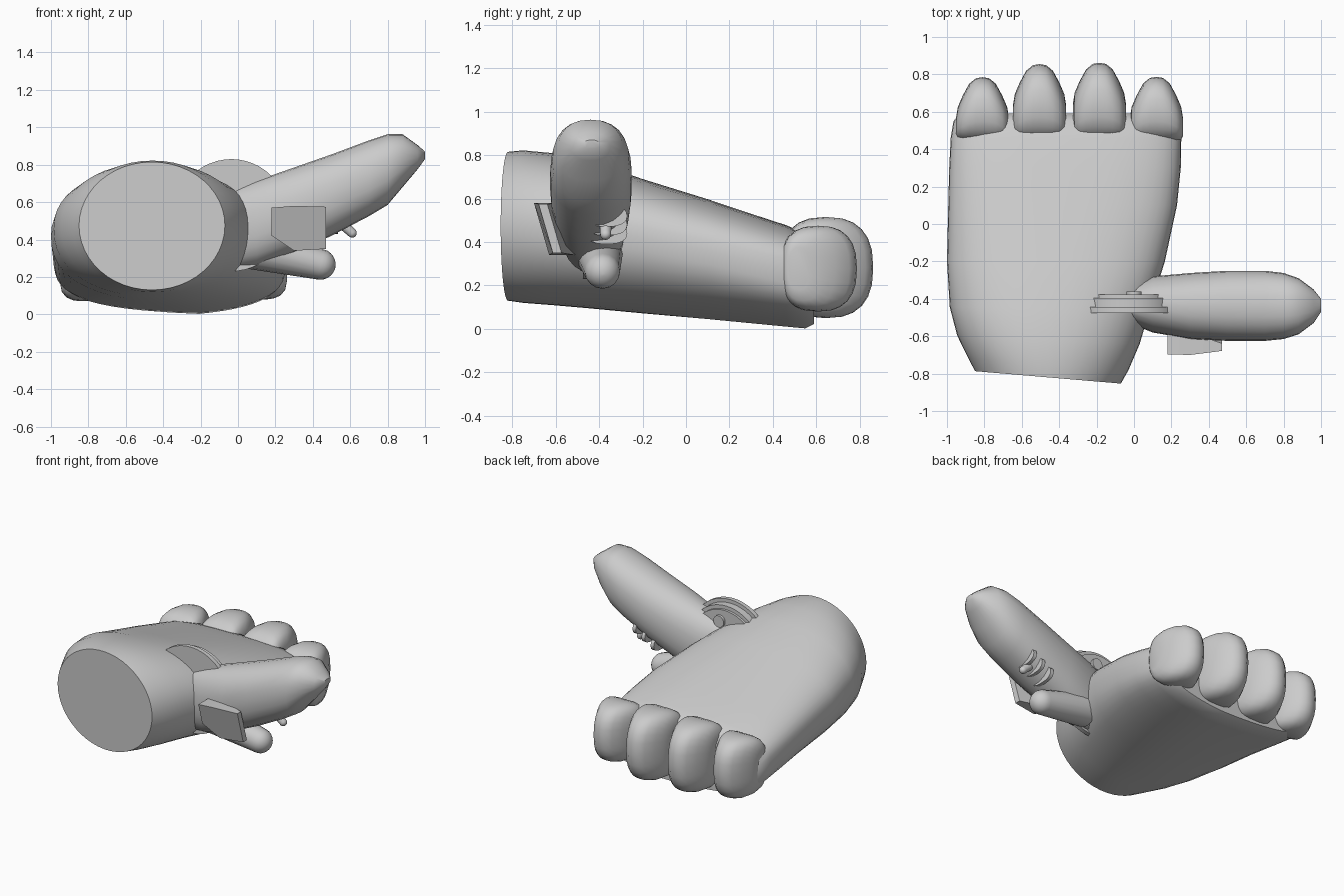
import bpy, bmesh, math
from mathutils import Vector

if "Cube" in bpy.data.objects:
    bpy.data.objects.remove(bpy.data.objects["Cube"])


def spow(v, p):
    return math.copysign(abs(v) ** p, v)


def finish(name, bm, angle=35):
    bmesh.ops.recalc_face_normals(bm, faces=bm.faces)
    me = bpy.data.meshes.new(name)
    bm.to_mesh(me)
    bm.free()
    ob = bpy.data.objects.new(name, me)
    bpy.context.collection.objects.link(ob)
    bpy.ops.object.select_all(action='DESELECT')
    ob.select_set(True)
    bpy.context.view_layer.objects.active = ob
    bpy.ops.object.shade_smooth_by_angle(angle=math.radians(angle))
    return ob


def loft(name, rings, angle=35):
    bm = bmesh.new()
    loops = [[bm.verts.new(p) for p in r] for r in rings]
    n = len(loops[0])
    for a, b in zip(loops, loops[1:]):
        for i in range(n):
            j = (i + 1) % n
            bm.faces.new((a[i], a[j], b[j], b[i]))
    bm.faces.new(loops[0])
    bm.faces.new(loops[-1])
    return finish(name, bm, angle)


def side_ring(x, y0, y1, z0, z1, e=2.4, n=24):
    """Rounded ring lying in the plane of constant x."""
    ring = []
    for i in range(n):
        a = 2 * math.pi * i / n
        ring.append((x, (y0 + y1) / 2 + (y1 - y0) / 2 * spow(math.cos(a), 2 / e),
                     (z0 + z1) / 2 + (z1 - z0) / 2 * spow(math.sin(a), 2 / e)))
    return ring


# Palm: y, left, right, bottom, top, widest height, squareness, apex x shift
palm = [
    (-0.82, -0.85, -0.07, 0.13, 0.815, 0.475, 2.0, 0.0),
    (-0.75, -0.885, -0.03, 0.12, 0.822, 0.475, 2.05, 0.0),
    (-0.62, -0.945, 0.03, 0.11, 0.81, 0.47, 2.15, 0.0),
    (-0.45, -0.985, 0.085, 0.095, 0.775, 0.46, 2.25, 0.02),
    (-0.2, -1.0, 0.165, 0.07, 0.69, 0.42, 2.4, 0.06),
    (0.1, -0.993, 0.23, 0.042, 0.597, 0.36, 2.6, 0.1),
    (0.3, -0.988, 0.25, 0.023, 0.53, 0.31, 2.8, 0.12),
    (0.46, -0.98, 0.253, 0.008, 0.478, 0.27, 3.0, 0.14),
    (0.55, -0.965, 0.24, 0.0, 0.44, 0.25, 3.0, 0.14),
    (0.59, -0.93, 0.20, 0.02, 0.38, 0.22, 3.0, 0.1),
]
rings = []
for y, l, r, b, t, m, e, s in palm:
    ring = []
    for i in range(48):
        a = 2 * math.pi * i / 48
        c, d = spow(math.cos(a), 2 / e), spow(math.sin(a), 2 / e)
        x = (l + r) / 2 + (r - l) / 2 * c
        z = m + (t - m if d > 0 else m - b) * d
        if d < 0:                       # underside keel leans to one side
            z += s * 0.5 * abs(x - (l + r) / 2 - s) * abs(d)
        tilt = max(0, min(1, (-0.4 - y) / 0.4))
        ring.append((x, y - 0.085 * (x + 0.46) * tilt, z))
    rings.append(ring)
loft("palm", rings)

# Curled fingers, lofted across their width
fingers = [(-0.81, 0.785, 0.07, 0.485), (-0.505, 0.855, 0.05, 0.515),
           (-0.185, 0.862, 0.05, 0.515), (0.12, 0.787, 0.08, 0.475)]
profile = [(1.0, 0.22, 0.10), (0.93, 0.16, 0.05), (0.75, 0.10, 0.02),
           (0.5, 0.035, 0.005), (0.25, 0.006, 0), (0, 0, 0)]
for k, (cx, tip, lo, hi) in enumerate(fingers):
    prof = [(-u, dy, dz) for u, dy, dz in profile] + \
           [(u, dy, dz) for u, dy, dz in reversed(profile[:-1])]
    loft(f"finger_{k + 1}", [
        side_ring(cx + 0.142 * u, 0.43 + dz * 0.4, tip - dy, lo + dz, hi - dz, 2.5)
        for u, dy, dz in prof], 50)

# Thumb, lofted from the root to the blunt tip
thumb = [(-0.05, -0.52, -0.33, 0.24, 0.66), (0.1, -0.58, -0.28, 0.26, 0.715),
         (0.3, -0.615, -0.262, 0.33, 0.785), (0.5, -0.625, -0.25, 0.42, 0.855),
         (0.7, -0.625, -0.25, 0.525, 0.93), (0.8, -0.615, -0.262, 0.585, 0.963),
         (0.88, -0.59, -0.29, 0.68, 0.963), (0.96, -0.53, -0.35, 0.775, 0.905),
         (1.0, -0.47, -0.40, 0.83, 0.87)]
loft("thumb", [side_ring(*s, e=2.3) for s in thumb], 40)


def disc(name, r, y0, y1, c=(-0.035, 0.53)):
    ring = lambda y, q: [(c[0] + q * math.cos(2 * math.pi * i / 48), y,
                          c[1] + q * math.sin(2 * math.pi * i / 48)) for i in range(48)]
    return loft(name, [ring(y0, r), ring(y1, r)])


# Stepped joint disc at the thumb root
disc("joint_flange", 0.30, -0.475, -0.445)
disc("joint_hub", 0.275, -0.45, -0.395)
disc("joint_cap", 0.25, -0.40, -0.378)
disc("joint_pin", 0.04, -0.40, -0.36, (0.0, 0.70))


def peg(name, start, end, r0, r1):
    """Round-ended tapered peg."""
    a, b = Vector(start), Vector(end)
    d = (b - a).normalized()
    u = d.orthogonal().normalized()
    v = d.cross(u)
    stations = [(a, r0)]
    for i in range(7):
        t = math.radians(i * 14.5)
        stations.append((b + d * r1 * math.sin(t), r1 * math.cos(t)))
    loft(name, [[p + (u * math.cos(2 * math.pi * i / 16) + v * math.sin(2 * math.pi * i / 16)) * r
                 for i in range(16)] for p, r in stations], 50)


# Small peg and nub under the thumb
peg("lower_peg", (0.08, -0.40, 0.35), (0.44, -0.385, 0.267), 0.11, 0.082)
peg("thumb_nub", (0.54, -0.37, 0.50), (0.61, -0.37, 0.435), 0.03, 0.025)

# Leaning side bracket with a curved outer end
outline = [(0.18, 0.57), (0.30, 0.58), (0.47, 0.575), (0.47, 0.35), (0.30, 0.34), (0.18, 0.42)]
lean = lambda z: -0.63 - 0.07 * (z - 0.34) / 0.24
loft("side_bracket", [[(x, lean(z) + o - (0 if x < 0.4 else g), z) for x, z in outline]
                      for o, g in ((0.0, -0.02), (0.12, 0.06))], 30)

# Thin ribs on the thumb
for k in range(3):
    z = 0.39 + 0.04 * k
    x = 0.44 + 0.07 * k
    loft(f"thumb_rib_{k + 1}", [side_ring(x + o, -0.46, -0.27, z, z + 0.10, n=16)
                                for o in (0, 0.025)])
